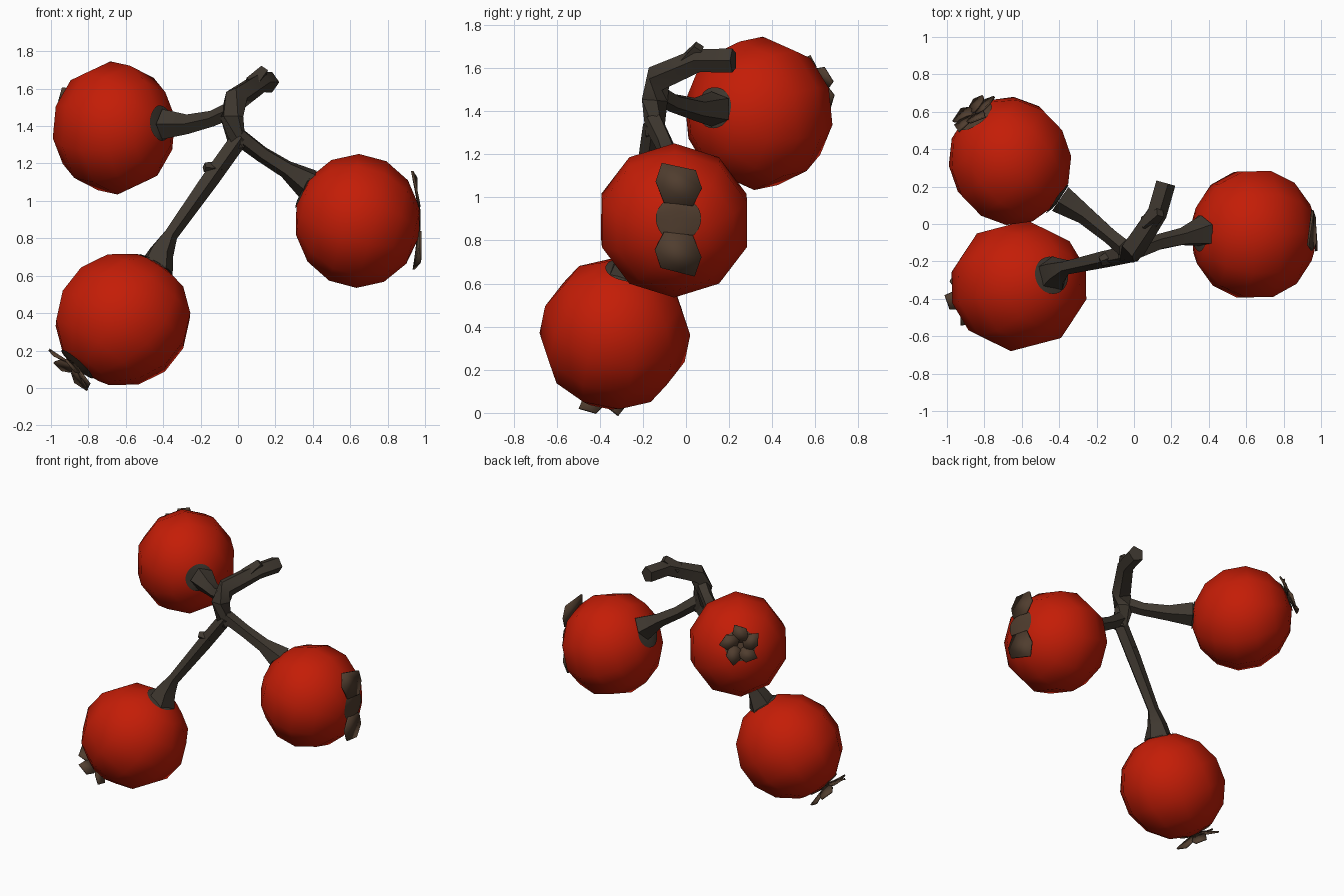
import bpy, bmesh, math
from mathutils import Vector
from mathutils.bvhtree import BVHTree

old = bpy.data.objects.get("Cube")
if old:
    bpy.data.objects.remove(old, do_unlink=True)


def material(name, rgb):
    m = bpy.data.materials.new(name)
    m.use_nodes = True
    m.diffuse_color = (*rgb, 1)
    m.node_tree.nodes["Principled BSDF"].inputs["Base Color"].default_value = (*rgb, 1)
    return m


RED = material("berry_red", (0.55, 0.012, 0.002))
BARK = material("bark_grey_brown", (0.049, 0.039, 0.029))
HUSK = material("husk_brown", (0.08, 0.047, 0.028))


def finish(bm, name, mat, angle=180):
    bmesh.ops.recalc_face_normals(bm, faces=bm.faces)
    mesh = bpy.data.meshes.new(name)
    bm.to_mesh(mesh)
    bm.free()
    mesh.materials.append(mat)
    obj = bpy.data.objects.new(name, mesh)
    bpy.context.collection.objects.link(obj)
    bpy.ops.object.select_all(action='DESELECT')
    obj.select_set(True)
    bpy.context.view_layer.objects.active = obj
    bpy.ops.object.shade_smooth_by_angle(angle=math.radians(angle))
    return obj


def berry(name, centre, half, axis):
    """Low-poly sphere, poles on the stem axis; returns its surface tree."""
    bm = bmesh.new()
    bmesh.ops.create_uvsphere(bm, u_segments=10, v_segments=7, radius=1)
    turn = axis.to_track_quat('Z', 'Y')
    for v in bm.verts:
        p = turn @ v.co
        v.co = [centre[i] + half[i] * p[i] for i in range(3)]
    bmesh.ops.triangulate(bm, faces=bm.faces)
    surface = BVHTree.FromBMesh(bm)
    finish(bm, name, RED)
    return surface


def branch(name, path, sides=5):
    """Tapered tube through (x, y, z, radius) points."""
    bm = bmesh.new()
    points = [Vector(p[:3]) for p in path]
    rings = []
    for i, p in enumerate(points):
        tangent = points[min(i + 1, len(points) - 1)] - points[max(i - 1, 0)]
        turn = tangent.to_track_quat('Z', 'Y')
        ring = []
        for k in range(sides):
            a = math.tau * k / sides
            ring.append(bm.verts.new(p + turn @ Vector((math.cos(a), math.sin(a), 0)) * path[i][3]))
        rings.append(ring)
    for a, b in zip(rings, rings[1:]):
        for k in range(sides):
            n = (k + 1) % sides
            bm.faces.new((a[k], a[n], b[n], b[k]))
    bm.faces.new(rings[0])
    bm.faces.new(rings[-1])
    finish(bm, name, BARK, 50)


def drape(surface, centre, point, lift):
    """Drop a point on the berry surface, seen from its centre, then raise it."""
    ray = (point - centre).normalized()
    return surface.ray_cast(centre, ray)[0] + ray * lift


def patch(name, surface, centre, way, radius, mat):
    """Thin stain laid over the berry surface around one direction."""
    bm = bmesh.new()
    bmesh.ops.create_grid(bm, x_segments=6, y_segments=6, size=1)
    turn = way.to_track_quat('Z', 'Y')
    for v in bm.verts:
        # Round the grid into a disc before draping it
        flat = Vector((v.co.x * math.sqrt(1 - v.co.y ** 2 / 2),
                       v.co.y * math.sqrt(1 - v.co.x ** 2 / 2), 0)) * radius
        v.co = drape(surface, centre, centre + way * 0.34 + turn @ flat, 0.007)
    finish(bm, name, mat)


def calyx(name, surface, centre, way, count, start, reach, width, lift):
    """Dry petals lying on the berry and flaring off it, the first one upward."""
    side = way.cross(Vector((0, 0, 1))).normalized()
    up = side.cross(way)
    base = centre + way * 0.34
    bm = bmesh.new()
    for k in range(count):
        a = math.tau * k / count
        out = up * math.cos(a) + side * math.sin(a)
        across = way.cross(out)
        rows = []
        for t, w in ((0.0, 0.6), (0.5, 1.0), (1.0, 0.75)):
            r = start + (reach - start) * t
            row = []
            for s in (-1, 1):
                point = base + out * r * (1 + 0.12 * s) + across * width * w * s / 2
                row.append(bm.verts.new(drape(surface, centre, point, 0.012 + lift * t)))
            rows.append(row)
        for p, q in zip(rows, rows[1:]):
            bm.faces.new((p[0], p[1], q[1], q[0]))
    obj = finish(bm, name, HUSK, 40)
    thick = obj.modifiers.new("thickness", 'SOLIDIFY')
    thick.thickness = 0.012
    thick.offset = 0


# Berries: centre, half extents, stem end, flower end, petal settings
BERRIES = {
    "upper_berry": ((-0.663, 0.337, 1.39), (0.332, 0.347, 0.357), (-0.37, 0.1, 1.42),
                    (-0.84, 0.565, 1.515), (5, 0.02, 0.12, 0.10, 0.035)),
    "left_berry": ((0.64, -0.055, 0.893), (0.338, 0.363, 0.358), (0.33, -0.05, 1.06),
                   (0.97, -0.035, 0.90), (2, 0.07, 0.27, 0.23, 0.055)),
    "lower_berry": ((-0.615, -0.33, 0.366), (0.37, 0.352, 0.358), (-0.43, -0.27, 0.68),
                    (-0.83, -0.38, 0.155), (5, 0.02, 0.12, 0.09, 0.06)),
}
for name, (centre, half, stem_end, flower_end, petals) in BERRIES.items():
    c = Vector(centre)
    axis = (Vector(flower_end) - Vector(stem_end)).normalized()
    surface = berry(name, c, half, axis)
    to_stem = (Vector(stem_end) - c).normalized()
    to_flower = (Vector(flower_end) - c).normalized()
    patch(name + "_stem_patch", surface, c, to_stem, 0.1, BARK)
    patch(name + "_flower_patch", surface, c, to_flower, 0.11, HUSK)
    calyx(name + "_calyx", surface, c, to_flower, *petals)

# Main stalk and its three branches
branch("main_stalk", [(0.165, 0.22, 1.635, 0.058), (0.12, 0.06, 1.635, 0.058),
                      (-0.005, -0.13, 1.55, 0.068), (-0.035, -0.15, 1.45, 0.065),
                      (0.0, -0.15, 1.28, 0.045)])
branch("upper_branch", [(-0.02, -0.15, 1.49, 0.05), (-0.13, -0.06, 1.44, 0.045),
                        (-0.26, 0.05, 1.41, 0.055), (-0.39, 0.14, 1.41, 0.085)])
branch("left_branch", [(0.0, -0.15, 1.35, 0.05), (0.13, -0.1, 1.25, 0.045),
                       (0.26, -0.07, 1.17, 0.05), (0.38, -0.04, 1.09, 0.09)])
branch("lower_branch", [(0.01, -0.15, 1.34, 0.05), (-0.14, -0.18, 1.13, 0.05),
                        (-0.36, -0.23, 0.82, 0.04), (-0.41, -0.25, 0.73, 0.07),
                        (-0.44, -0.27, 0.64, 0.1)])

# Broken twig stubs
branch("stalk_stub", [(0.07, 0.0, 1.62, 0.05), (0.14, 0.06, 1.70, 0.03)], 4)
branch("lower_stub", [(-0.1, -0.17, 1.17, 0.045), (-0.18, -0.2, 1.18, 0.025)], 4)
